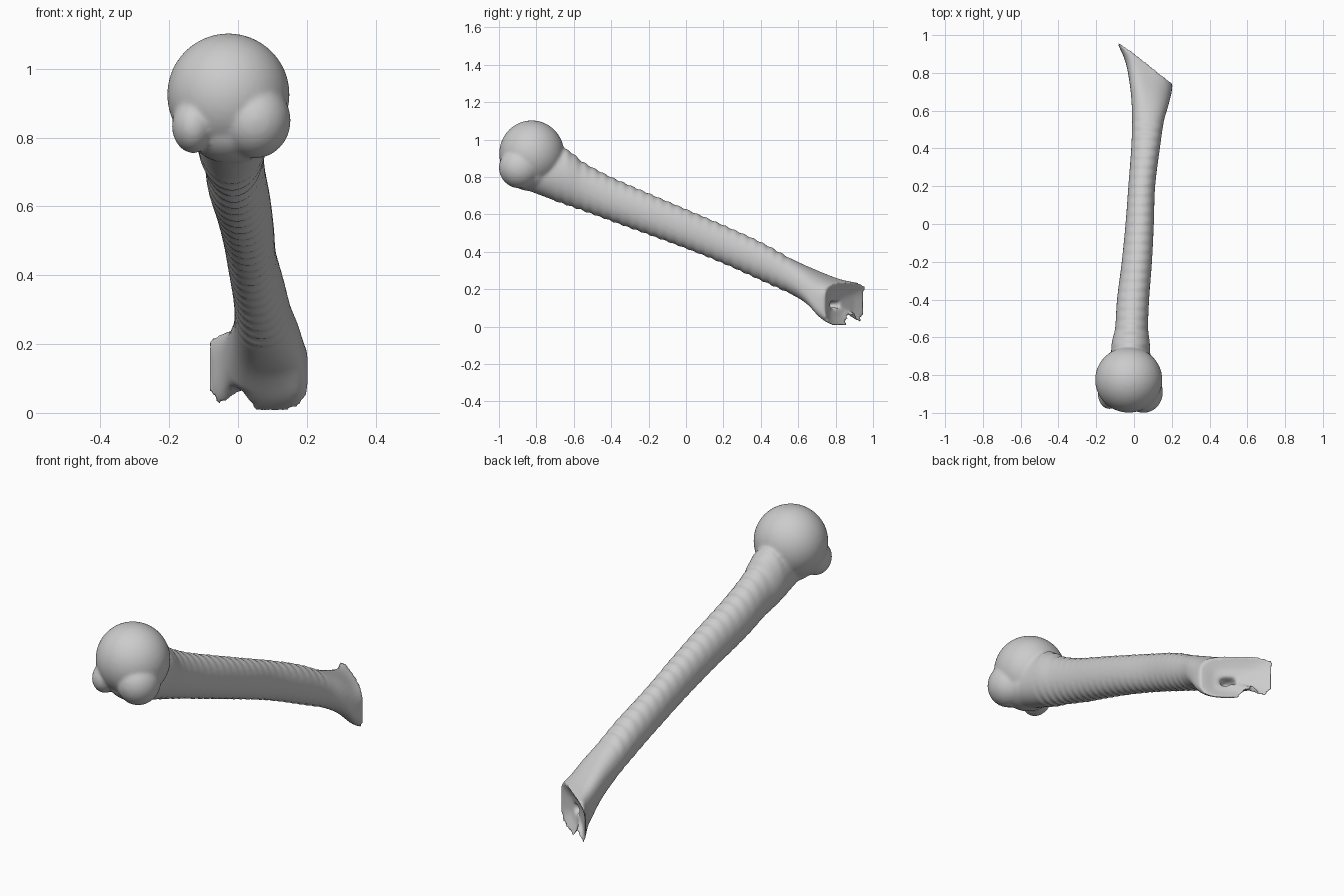
import bpy, bmesh, math
from mathutils import Vector, Matrix

if "Cube" in bpy.data.objects:
    bpy.data.objects.remove(bpy.data.objects["Cube"])

# Shaft sections: centre y, x min, x max, z min, z max, skew (y per x), squareness
SECTIONS = [
    (-0.85, -0.12, 0.09, 0.73, 0.96, 0, 2.0),
    (-0.65, -0.12, 0.085, 0.655, 0.95, 0, 2.0),
    (-0.55, -0.10, 0.075, 0.62, 0.88, 0, 2.0),
    (-0.40, -0.09, 0.08, 0.565, 0.80, 0, 2.1),
    (-0.20, -0.065, 0.095, 0.492, 0.713, 0, 2.1),
    (0.00, -0.045, 0.105, 0.418, 0.628, 0, 2.1),
    (0.20, -0.03, 0.112, 0.338, 0.543, 0, 2.1),
    (0.40, -0.015, 0.137, 0.248, 0.452, 0, 2.1),
    (0.55, -0.01, 0.157, 0.18, 0.37, 0.15, 2.2),
    (0.67, -0.02, 0.18, 0.115, 0.31, 0.5, 2.5),
    (0.78, -0.05, 0.197, 0.035, 0.258, 0.75, 3.0),
    (0.87, -0.115, 0.205, -0.003, 0.235, 0.79, 3.6),
]
SIDES, STEPS = 64, 14


def catmull(a, b, c, d, t):
    return tuple(0.5 * (2 * q + (r - p) * t + (2 * p - 5 * q + 4 * r - s) * t * t
                        + (3 * q - p - 3 * r + s) * t ** 3)
                 for p, q, r, s in zip(a, b, c, d))


def ring(bm, sec, scale=1.0, inward=0.0, shift=0.0):
    y, x0, x1, z0, z1, skew, power = sec
    xc, zc = (x0 + x1) / 2, (z0 + z1) / 2
    verts = []
    for i in range(SIDES):
        a = 2 * math.pi * i / SIDES
        c, s = math.cos(a), math.sin(a)
        px = math.copysign(abs(c) ** (2 / power), c) * (x1 - x0) / 2
        pz = math.copysign(abs(s) ** (2 / power), s) * (z1 - z0) / 2
        # slice ripples along the shaft
        if -0.7 < y < 0.55:
            pz += 0.005 * s * math.sin(2 * math.pi * y / 0.05)
        # arch between the two prongs of the broken end
        if s < 0:
            pz += 0.075 * math.exp(-((xc + px) / 0.03) ** 2) * min(1, max(0, (y - 0.74) / 0.1))
        px = px * scale + shift
        verts.append(bm.verts.new((xc + px - 0.6 * inward,
                                   y - skew * px - 0.79 * inward,
                                   zc + pz * scale)))
    return verts


# Shaft loft
bm = bmesh.new()
rings = []
last = len(SECTIONS) - 1
for i in range(last):
    quad = [SECTIONS[min(max(i + k, 0), last)] for k in (-1, 0, 1, 2)]
    rings += [ring(bm, catmull(*quad, t / STEPS)) for t in range(STEPS)]
rings.append(ring(bm, SECTIONS[-1]))
# Hollowed broken end with a small pit
for scale, inward, shift in ((0.85, 0.012, 0), (0.55, 0.03, 0.02), (0.2, 0.04, 0.05), (0.13, 0.10, 0.05)):
    rings.append(ring(bm, SECTIONS[-1], scale, inward, shift))
for r0, r1 in zip(rings, rings[1:]):
    for i in range(SIDES):
        j = (i + 1) % SIDES
        bm.faces.new((r0[i], r0[j], r1[j], r1[i]))
bm.faces.new(rings[0])
bm.faces.new(rings[-1][::-1])

# Rounded head, then the knobs around its lower front
for centre, radii in (
    ((-0.028, -0.825, 0.925), (0.178, 0.174, 0.178)),
    ((-0.13, -0.895, 0.835), (0.062, 0.085, 0.08)),
    ((0.05, -0.89, 0.85), (0.103, 0.11, 0.11)),
    ((-0.02, -0.83, 0.83), (0.13, 0.13, 0.105)),
):
    m = Matrix.Translation(centre) @ Matrix.Diagonal((*radii, 1))
    bmesh.ops.create_icosphere(bm, subdivisions=4, radius=1, matrix=m)
bmesh.ops.recalc_face_normals(bm, faces=bm.faces)

mesh = bpy.data.meshes.new("arm_bone")
bm.to_mesh(mesh)
bm.free()
bone = bpy.data.objects.new("arm_bone", mesh)
bpy.context.collection.objects.link(bone)

# Fuse the parts into one skin and soften the joins
remesh = bone.modifiers.new("fuse", 'REMESH')
remesh.mode = 'VOXEL'
remesh.voxel_size = 0.009
remesh.use_smooth_shade = True
smooth = bone.modifiers.new("soften", 'SMOOTH')
smooth.factor = 0.5
smooth.iterations = 5
